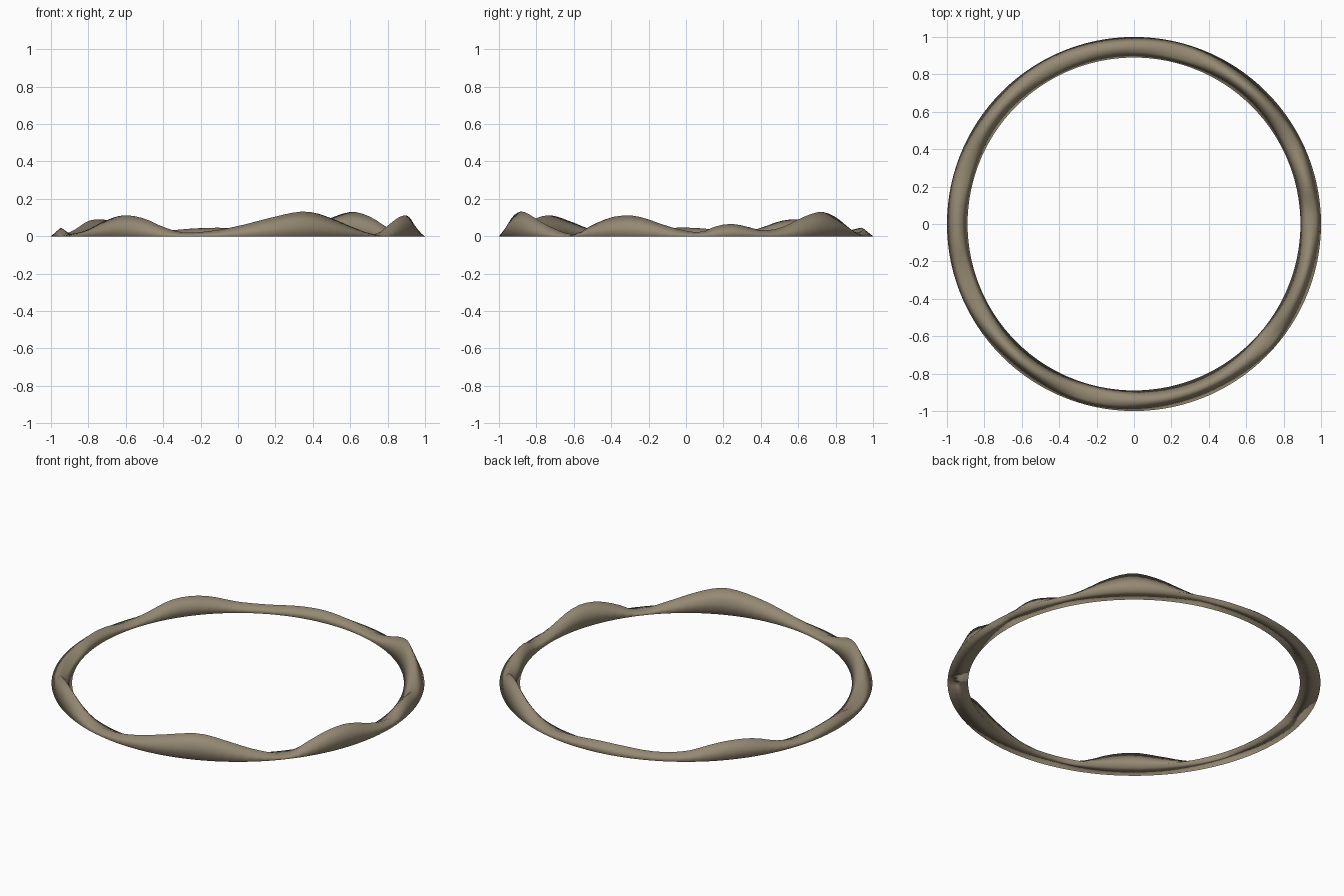
import bpy, bmesh, math

if "Cube" in bpy.data.objects:
    bpy.data.objects.remove(bpy.data.objects["Cube"])

# Crest height at chosen angles (degrees, counter-clockwise from +x)
CREST = [(0, .03), (5, .022), (10, .055), (15, .066), (20, .052), (25, .032),
         (32, .045), (42, .105), (50, .13), (58, .1), (66, .05), (74, .02),
         (84, .03), (95, .045), (104, .042), (115, .03), (125, .04), (135, .08),
         (142, .09), (148, .08), (156, .04), (165, .018), (172, .038),
         (180, .046), (187, .04), (194, .014), (202, .014), (212, .035),
         (222, .085), (230, .112), (238, .095), (245, .05), (252, .02),
         (261, .028), (270, .055), (281, .1), (290, .13), (295, .127),
         (302, .095), (309, .055), (318, .015), (322, .013), (328, .06),
         (335, .1), (340, .111), (345, .103), (354, .055)]


def crest(a):
    """Smooth periodic interpolation of the crest heights."""
    n = len(CREST)
    for i in range(n):
        a0, h0 = CREST[i]
        a1, h1 = CREST[(i + 1) % n]
        if a1 <= a0:
            a1 += 360
        if a0 <= a < a1:
            t = (a - a0) / (a1 - a0)
            hp, hn = CREST[i - 1][1], CREST[(i + 2) % n][1]
            m0, m1 = (h1 - hp) / 2, (hn - h0) / 2
            return ((2*t**3 - 3*t**2 + 1) * h0 + (t**3 - 2*t**2 + t) * m0
                    + (3*t**2 - 2*t**3) * h1 + (t**3 - t**2) * m1)


# Ring of hills: triangular section swept round, crest height varying
SEG = 120
bm = bmesh.new()
rings = []
for s in range(SEG):
    deg = 360 * s / SEG
    a, h = math.radians(deg), crest(deg)
    section = [(1, 0), (.972, h * .54), (.947, h), (.918, h * .54), (.89, 0)]
    rings.append([bm.verts.new((r * math.cos(a), r * math.sin(a), z))
                  for r, z in section])
for s in range(SEG):
    p, q = rings[s], rings[(s + 1) % SEG]
    for k in range(5):
        j = (k + 1) % 5
        bm.faces.new((p[k], q[k], q[j], p[j]))
bmesh.ops.recalc_face_normals(bm, faces=bm.faces)
for f in bm.faces:
    f.smooth = True

mesh = bpy.data.meshes.new("mountain_ring")
bm.to_mesh(mesh)
bm.free()
ring = bpy.data.objects.new("mountain_ring", mesh)
bpy.context.collection.objects.link(ring)

# Earthy brown
mat = bpy.data.materials.new("earth")
mat.diffuse_color = (.3, .25, .17, 1)
mat.use_nodes = True
mat.node_tree.nodes["Principled BSDF"].inputs["Base Color"].default_value = mat.diffuse_color
mesh.materials.append(mat)
